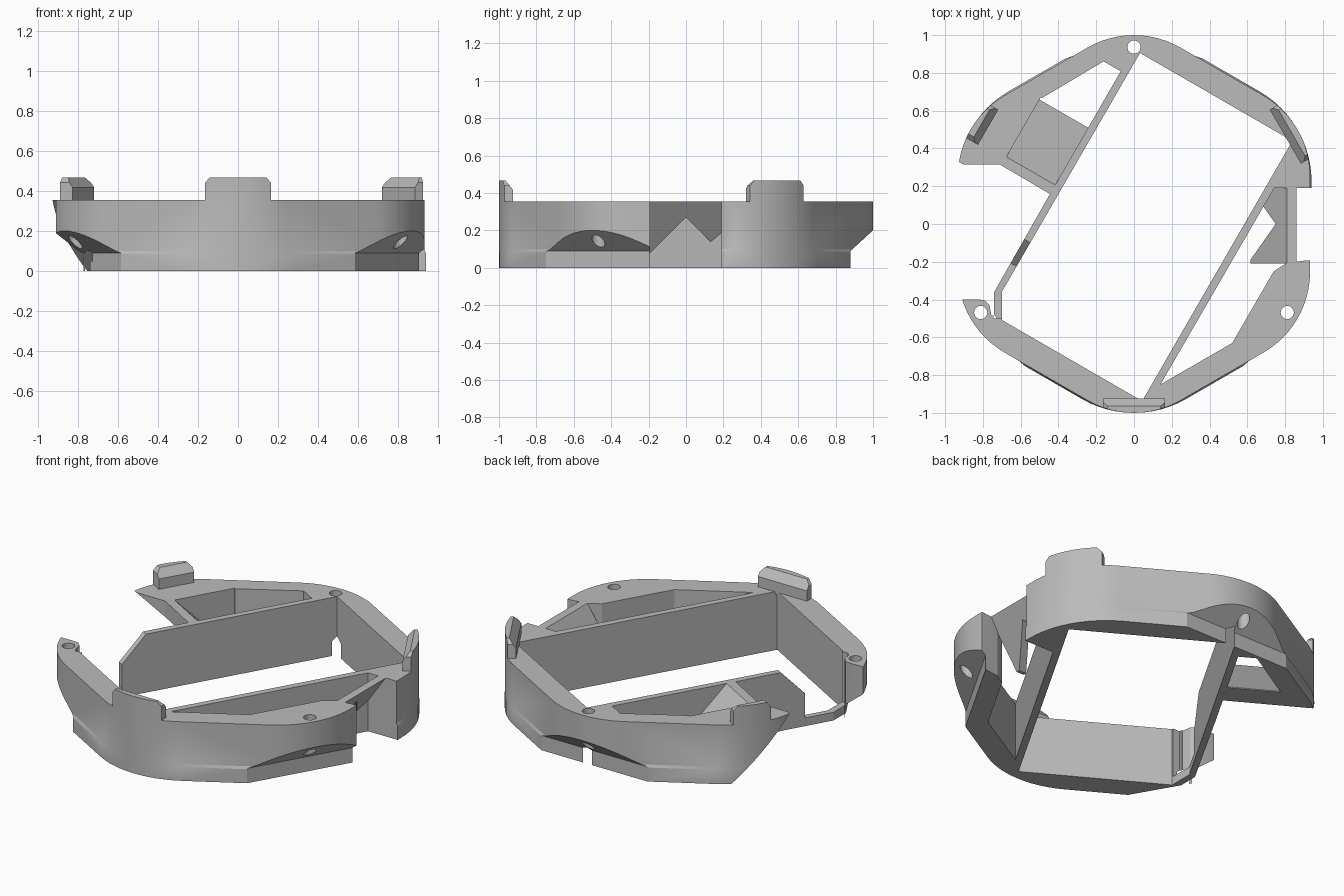
import bpy, bmesh
from math import sin, cos, pi, radians
from mathutils import Matrix, Vector

if "Cube" in bpy.data.objects:
    bpy.data.objects.remove(bpy.data.objects["Cube"], do_unlink=True)

TOP = 0.355
grey = bpy.data.materials.new("plain grey")
grey.use_nodes = True
grey.diffuse_color = (0.5, 0.5, 0.5, 1)
grey.node_tree.nodes["Principled BSDF"].inputs["Base Color"].default_value = (0.5, 0.5, 0.5, 1)


def loft(name, rings):
    """Closed solid through rings of equal point count."""
    bm = bmesh.new()
    loops = [[bm.verts.new(p) for p in ring] for ring in rings]
    bm.faces.new(loops[0])
    bm.faces.new(loops[-1])
    n = len(loops[0])
    for a, b in zip(loops, loops[1:]):
        for i in range(n):
            j = (i + 1) % n
            bm.faces.new((a[i], a[j], b[j], b[i]))
    bmesh.ops.recalc_face_normals(bm, faces=bm.faces)
    mesh = bpy.data.meshes.new(name)
    bm.to_mesh(mesh)
    bm.free()
    mesh.materials.append(grey)
    ob = bpy.data.objects.new(name, mesh)
    bpy.context.collection.objects.link(ob)
    return ob


def plan(points, z0=-0.2, z1=0.7):
    """Prism with a plan outline."""
    return loft("cutter", [[(x, y, z) for x, y in points] for z in (z0, z1)])


def side(points, w0, w1, angle):
    """Prism with a (radial, z) profile, swept along the tangent at an angle."""
    a = radians(angle)
    r, t = Vector((cos(a), sin(a), 0)), Vector((-sin(a), cos(a), 0))
    return loft("cutter", [[r * u + t * w + Vector((0, 0, z)) for u, z in points]
                           for w in (w0, w1)])


def st(s, t):
    """Plan point from the tilted axes of the bay."""
    c, h = cos(pi / 6), 0.5
    return (s * c + t * h, -s * h + t * c)


def boolean(ob, cutters, operation="DIFFERENCE"):
    for c in cutters:
        mod = ob.modifiers.new("cut", "BOOLEAN")
        mod.operation, mod.object, mod.solver = operation, c, "EXACT"
        dg = bpy.context.evaluated_depsgraph_get()
        mesh = bpy.data.meshes.new_from_object(ob.evaluated_get(dg))
        ob.modifiers.clear()
        ob.data = mesh
        bpy.data.objects.remove(c, do_unlink=True)


def outline(apothem, steps=12):
    """Hexagon with large rounded corners reaching radius one."""
    k = 1 / cos(pi / 6)
    r = (apothem * k - 1) / (k - 1)
    pts = []
    for corner in range(6):
        mid = pi / 6 + corner * pi / 3
        for i in range(steps + 1):
            a = mid + (i / steps - 0.5) * pi / 3
            d = (apothem - r) * k
            pts.append((d * cos(mid) + r * cos(a), d * sin(mid) + r * sin(a)))
    return pts


def bay():
    return plan([st(-0.425, 0.80), st(0.506, 0.80), st(0.506, -0.79),
                 (-0.70, -0.508), (-0.70, -0.36)])


# Main frame with a slightly wider lower band
upper, lower = outline(0.932), outline(0.94)
frame = loft("frame", [[(x, y, z) for x, y in ring] for ring, z in
                       ((lower, 0), (lower, 0.085), (upper, 0.1), (upper, TOP))])

cuts = [bay()]
# Right pocket, open to the side gap
cuts.append(plan([st(0.546, -0.666), (0.52, -0.63), (0.74, -0.25), (0.81, -0.205),
                  (0.92, -0.192), (1.2, -0.192), (1.2, 0.19), (0.742, 0.19)]))
# Left side gap
cuts.append(plan([(-1.2, 0.315), (-0.71, 0.315), st(-0.465, -0.085), (-0.74, -0.36),
                  (-0.74, -0.485), (-0.755, -0.485), (-0.765, -0.43), (-0.79, -0.405),
                  (-0.82, -0.4), (-1.2, -0.4)]))
# Left pocket: open part, then sloped floor
cuts.append(plan([st(-0.763, 0.32), st(-0.57, 0.665), st(-0.465, 0.665), st(-0.465, 0.32)]))
cuts.append(side([(-0.08, 0.405), (0.335, -0.01), (0.335, 0.405)], 0.465, 0.763, 60))
# Sloped underside of the left shoulder
cuts.append(side([(0.226, -0.05), (-0.3, 0.476), (-0.3, -0.05)], 0.4655, 1.2, 60))
# Chamfered end of the left wall and the low sill beyond it
cuts.append(side([(-0.31, 0.408), (-0.507, 0.2), (-0.507, 0.05), (-0.655, 0.05),
                  (-0.655, 0.408)], 0.40, 0.49, 60))
cuts.append(plan([(-0.745, -0.5), (-0.69, -0.5), (-0.66, -0.3), (-0.745, -0.3)], 0.05))

# Screw scoops and holes at three corners
for angle in (90, -30, 210):
    cuts.append(side([(0.88, -0.1), (0.88, 0.09), (1.06, 0.255), (1.3, 0.255),
                      (1.3, -0.1)], -0.6, 0.6, angle))
    a = radians(angle)
    cx, cy = 0.937 * cos(a), 0.937 * sin(a)
    cuts.append(plan([(cx + 0.035 * cos(i * pi / 12), cy + 0.035 * sin(i * pi / 12))
                      for i in range(24)]))
boolean(frame, cuts)

# Sloped bridge with a gabled opening across the right gap
bridge = side([(0.86, TOP), (0.81, TOP), (0.56, 0), (0.61, 0)], -0.21, 0.195, 0)
bridge.name = "gable_bridge"
boolean(bridge, [bay(), side([(-0.19, 0.08), (0, 0.27), (0.19, 0.08), (0.25, 0.08),
                              (0.25, -0.1), (-0.25, -0.1), (-0.25, 0.08)], -1.2, -0.3, 90)])

# Raised tabs on the other three corners
tabs = []
for name, angle, w0, w1 in (("front_tab", -90, -0.165, 0.165),
                            ("left_tab", 30, -0.165, 0.165),
                            ("right_tab", 150, -0.165, 0.05)):
    tab = side([(w0, 0.34), (w0, 0.44), (w0 + 0.025, 0.467), (w1 - 0.025, 0.467),
                (w1, 0.44), (w1, 0.34)], -1.05, -0.925, angle + 90)
    tab.name = name
    boolean(tab, [side([(0.915, 0.405), (0.975, 0.48), (0.915, 0.48)], -0.3, 0.3, angle)])
    boolean(tab, [plan(upper)], "INTERSECT")
    tabs.append(tab)

# Smooth the curved walls, keep edges crisp
bpy.ops.object.select_all(action="DESELECT")
for ob in [frame, bridge] + tabs:
    ob.select_set(True)
    bpy.context.view_layer.objects.active = ob
bpy.ops.object.shade_smooth_by_angle(angle=radians(25))
